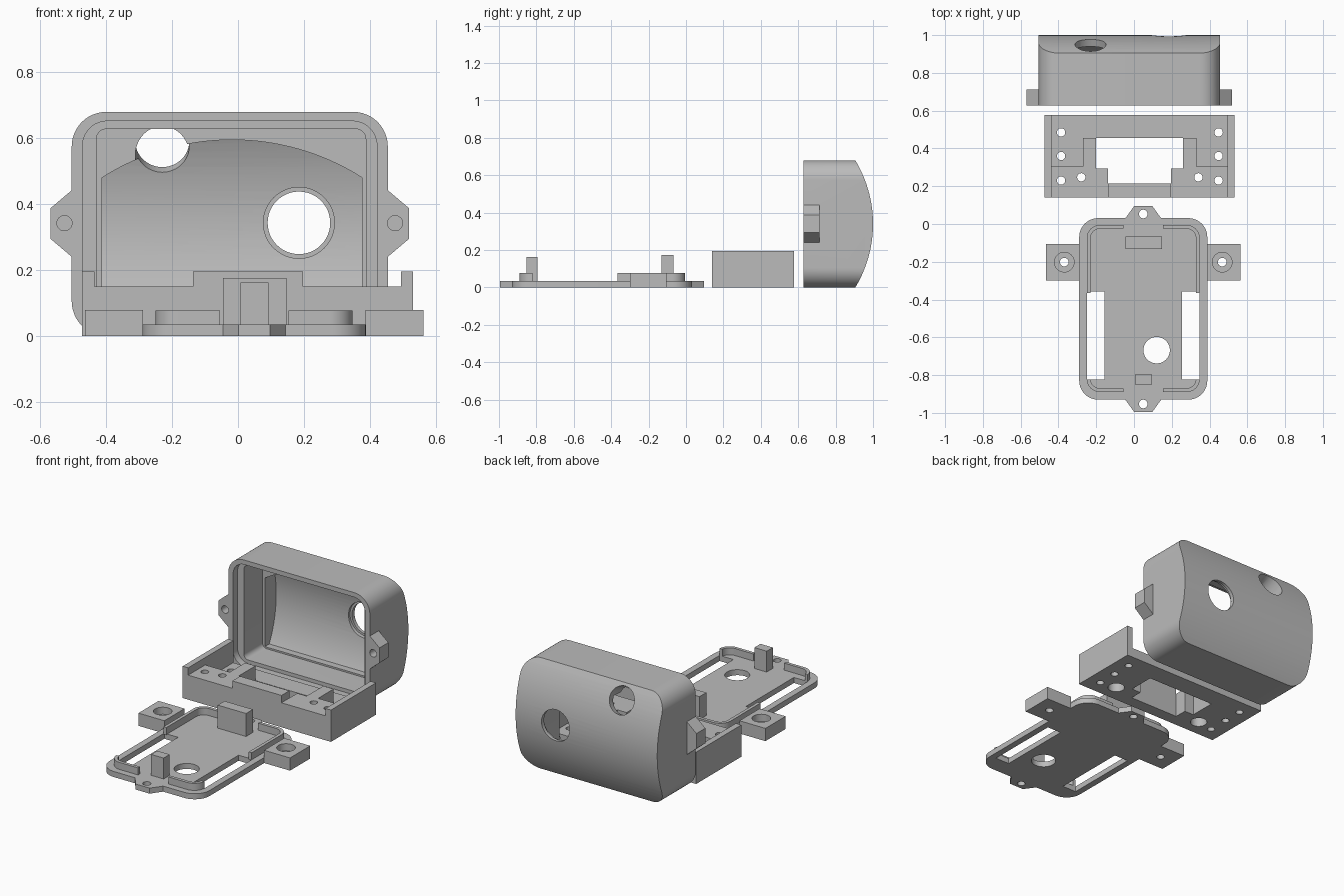
import bpy
from math import sin, cos, pi, radians, sqrt
from mathutils import Vector, Matrix

if "Cube" in bpy.data.objects:
    bpy.data.objects.remove(bpy.data.objects["Cube"], do_unlink=True)

grey = bpy.data.materials.new("plain grey")
grey.use_nodes = True
grey.diffuse_color = (0.5, 0.5, 0.5, 1)
grey.node_tree.nodes["Principled BSDF"].inputs["Base Color"].default_value = (0.5, 0.5, 0.5, 1)


# ---------- helpers ----------
def prism(name, pts, lo, hi, axis="z"):
    """Extrude a 2D outline: z takes (x, y), y takes (x, z), x takes (y, z)."""
    place = {"z": lambda a, b, c: (a, b, c),
             "y": lambda a, b, c: (a, c, b),
             "x": lambda a, b, c: (c, a, b)}[axis]
    n = len(pts)
    verts = [place(a, b, c) for c in (lo, hi) for a, b in pts]
    faces = [list(range(n))[::-1], list(range(n, 2 * n))]
    faces += [(i, (i + 1) % n, (i + 1) % n + n, i + n) for i in range(n)]
    area = sum(pts[i - 1][0] * pts[i][1] - pts[i][0] * pts[i - 1][1] for i in range(n))
    if (area < 0) != (axis == "y"):
        faces = [list(f)[::-1] for f in faces]
    mesh = bpy.data.meshes.new(name)
    mesh.from_pydata(verts, [], faces)
    mesh.materials.append(grey)
    ob = bpy.data.objects.new(name, mesh)
    bpy.context.collection.objects.link(ob)
    return ob


def rect(x0, x1, y0, y1):
    return [(x0, y0), (x1, y0), (x1, y1), (x0, y1)]


def box(name, x0, x1, y0, y1, z0, z1):
    return prism(name, rect(x0, x1, y0, y1), z0, z1)


def round_rect(x0, x1, y0, y1, r, seg=12):
    corners = [(x1 - r, y1 - r), (x0 + r, y1 - r), (x0 + r, y0 + r), (x1 - r, y0 + r)]
    return [(cx + r * cos((q + i / seg) * pi / 2), cy + r * sin((q + i / seg) * pi / 2))
            for q, (cx, cy) in enumerate(corners) for i in range(seg + 1)]


def circle(x, y, r, n=40):
    return [(x + r * cos(2 * pi * i / n), y + r * sin(2 * pi * i / n)) for i in range(n)]


def arc(cx, cy, r, half, mid, n=32):
    return [(cx + r * cos(mid + half * (2 * i / n - 1)), cy + r * sin(mid + half * (2 * i / n - 1)))
            for i in range(n + 1)]


def boolean(ob, tool, op="DIFFERENCE"):
    mod = ob.modifiers.new("cut", "BOOLEAN")
    mod.operation, mod.object, mod.solver = op, tool, "EXACT"
    bpy.context.view_layer.objects.active = ob
    bpy.ops.object.modifier_apply(modifier=mod.name)
    bpy.data.objects.remove(tool, do_unlink=True)


def cut(ob, pts, lo, hi, axis="z"):
    boolean(ob, prism("cutter", pts, lo, hi, axis))


# ---------- housing: rounded box with a bulging back ----------
MID_X, MID_Z, FRONT = -0.025, 0.34, 0.627
BULGE_R, BULGE_Y = 0.656, 0.344


def bulge(radius, front):
    half = 0.65
    return [(front, MID_Z - radius * sin(half))] + arc(BULGE_Y, MID_Z, radius, half, 0) + \
           [(front, MID_Z + radius * sin(half))]


housing = prism("housing", round_rect(-0.505, 0.455, 0, 0.68, 0.105), FRONT, 1.2, "y")
boolean(housing, prism("bulge", bulge(BULGE_R, 0.3), -1, 1, "x"), "INTERSECT")

# side ears with screw holes
for side in (-1, 1):
    ear = [(MID_X + side * x, z) for x, z in
           [(0.45, 0.24), (0.48, 0.24), (0.545, 0.295), (0.545, 0.387), (0.48, 0.442), (0.45, 0.442)]]
    boolean(housing, prism("ear", ear, FRONT, 0.713, "y"), "UNION")
    cut(housing, circle(MID_X + side * 0.502, 0.342, 0.023, 24), 0.5, 0.69, "y")

# lid groove, deep pocket, arched chamber behind it
cut(housing, round_rect(-0.472, 0.422, 0.028, 0.652, 0.075), 0.5, 0.67, "y")
cut(housing, round_rect(-0.43, 0.388, 0.05, 0.628, 0.03, 6), 0.5, 0.85, "y")
half_w, rise = 0.395, 0.115
arch_r = (half_w ** 2 + rise ** 2) / (2 * rise)
arch = [(-0.413, 0.06), (0.377, 0.06)]
arch += [(MID_X + 0.007 + half_w * t / 16, 0.595 - arch_r + sqrt(arch_r ** 2 - (half_w * t / 16) ** 2))
         for t in range(16, -17, -1)]
chamber = prism("chamber", arch, 0.8, 1.1, "y")
boolean(chamber, prism("chamber_back", bulge(0.616, 0.3), -1, 1, "x"), "INTERSECT")
boolean(housing, chamber)

# round window in the back, stepped on the inside
cut(housing, circle(0.185, 0.343, 0.108, 48), 0.8, 0.975, "y")
cut(housing, circle(0.185, 0.343, 0.095, 48), 0.8, 1.2, "y")

# second hole, square to the curved back
hole = prism("cutter", circle(0, 0, 0.082, 48), -0.15, 0.2)
hole.data.transform(Matrix.Translation((-0.23, 0.95, 0.59)) @
                    Vector((0, 0.92, 0.39)).to_track_quat("Z", "Y").to_matrix().to_4x4())
boolean(housing, hole)

# ---------- bracket ----------
bracket = box("bracket", -0.473, 0.532, 0.14, 0.577, 0, 0.195)
L, R = -0.436, 0.495
cut(bracket, [(L, 0.1), (-0.137, 0.1), (-0.137, 0.215), (0.197, 0.215), (0.197, 0.1),
              (R, 0.1), (R, 0.7), (L, 0.7)], 0.15, 1)
cut(bracket, [(L, 0.305), (-0.27, 0.305), (-0.27, 0.455), (0.33, 0.455), (0.33, 0.305),
              (R, 0.305), (R, 0.7), (L, 0.7)], 0.06, 1)
cut(bracket, [(-0.137, 0.215), (0.197, 0.215), (0.197, 0.293), (0.26, 0.293), (0.26, 0.455),
              (-0.2, 0.455), (-0.2, 0.293), (-0.137, 0.293)], -1, 1)
for side in (-1, 1):
    for y in (0.23, 0.36, 0.485):
        cut(bracket, circle(0.031 + side * 0.417, y, 0.022, 24), -1, 1)
    cut(bracket, circle(0.031 + side * 0.31, 0.247, 0.022, 24), -1, 1)
    cut(bracket, circle(0.031 + side * 0.31, 0.247, 0.048, 32), -1, 0.11)

# ---------- lid plate ----------
LX, LY = 0.049, -0.45
lid = prism("lid", round_rect(-0.29, 0.388, -0.93, 0.031, 0.1), 0, 0.034)
for end in (-1, 1):
    tab = [(LX + x, LY + end * y) for x, y in
           [(-0.1, 0.45), (-0.095, 0.48), (-0.048, 0.545), (0.048, 0.545), (0.095, 0.48), (0.1, 0.45)]]
    boolean(lid, prism("tab", tab, 0, 0.034), "UNION")
    cut(lid, circle(LX, LY + end * 0.503, 0.023, 24), -1, 1)
for side in (-1, 1):
    x0, x1 = sorted((LX + side * 0.16 + side * 0.045, LX + side * 0.299))
    cut(lid, rect(x0, x1, -0.822, -0.357), -1, 1)
cut(lid, circle(0.12, -0.668, 0.07), -1, 1)

# raised corner lips
lip = prism("lid_lip", round_rect(-0.25, 0.348, -0.89, -0.005, 0.07), 0.03, 0.077)
cut(lip, round_rect(-0.23, 0.328, -0.87, -0.025, 0.05), -1, 1)
cut(lip, rect(-0.055, 0.153, -2, 2), -1, 1)
cut(lip, rect(-1, 1, -0.822, -0.365), -1, 1)

# side lugs with recessed screw holes
lugs = []
for side, name in ((-1, "right_lug"), (1, "left_lug")):
    x0, x1 = sorted((LX + side * 0.338, LX + side * 0.514))
    lug = box(name, x0, x1, -0.3, -0.105, 0, 0.078)
    cut(lug, circle(LX + side * 0.418, -0.202, 0.023, 24), -1, 1)
    cut(lug, circle(LX + side * 0.418, -0.202, 0.052, 32), 0.035, 1)
    lugs.append(lug)

# upright stops on the lid
stops = [box("rear_stop", -0.045, 0.147, -0.132, -0.066, 0.03, 0.175),
         box("front_stop", 0.008, 0.092, -0.852, -0.793, 0.03, 0.162)]

# ---------- shading ----------
bpy.ops.object.select_all(action="DESELECT")
for ob in [housing, bracket, lid, lip] + lugs + stops:
    ob.select_set(True)
    bpy.context.view_layer.objects.active = ob
bpy.ops.object.shade_smooth_by_angle(angle=radians(25))
